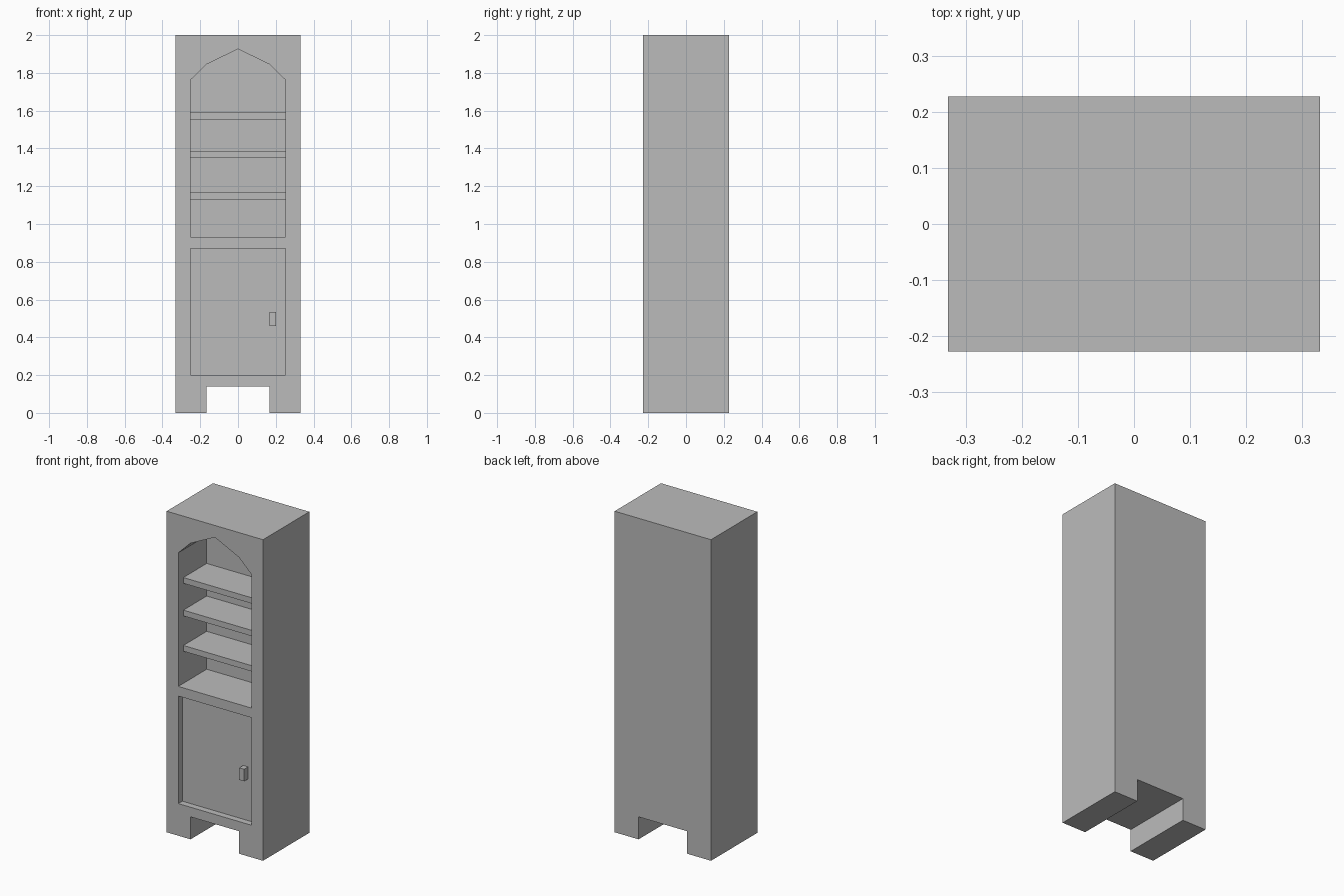
import bpy
import bmesh
from mathutils import Vector

if "Cube" in bpy.data.objects:
    bpy.data.objects.remove(bpy.data.objects["Cube"])

GREY = (0.5, 0.5, 0.5, 1)
mat = bpy.data.materials.new("grey")
mat.use_nodes = True
mat.diffuse_color = GREY
mat.node_tree.nodes["Principled BSDF"].inputs["Base Color"].default_value = GREY

HALF_W, FRONT, BACK, TOP = 0.332, -0.228, 0.228, 2.0
OPEN_W = 0.252            # half width of the niche and door
NICHE_BACK = FRONT + 0.28
DOOR_Y = FRONT + 0.04


def prism(name, outline, y0, y1):
    """Extrude an x-z outline from y0 back to y1."""
    bm = bmesh.new()
    face = bm.faces.new([bm.verts.new((x, y0, z)) for x, z in outline])
    ext = bmesh.ops.extrude_face_region(bm, geom=[face])
    verts = [v for v in ext["geom"] if isinstance(v, bmesh.types.BMVert)]
    bmesh.ops.translate(bm, verts=verts, vec=Vector((0, y1 - y0, 0)))
    bmesh.ops.recalc_face_normals(bm, faces=bm.faces)
    mesh = bpy.data.meshes.new(name)
    bm.to_mesh(mesh)
    bm.free()
    mesh.materials.append(mat)
    obj = bpy.data.objects.new(name, mesh)
    bpy.context.collection.objects.link(obj)
    return obj


def rect(x0, x1, z0, z1):
    return [(x0, z0), (x1, z0), (x1, z1), (x0, z1)]


# Cabinet body, with the foot gap in its outline
half = [(0.167, 0.14), (0.167, 0), (HALF_W, 0), (HALF_W, TOP)]
body = prism("cabinet_body", half + [(-x, z) for x, z in reversed(half)], FRONT, BACK)

# Arched niche and door recess cut from the front
arch = [(OPEN_W, 0.93), (OPEN_W, 1.762), (0.167, 1.845)]
niche = arch + [(0, 1.926)] + [(-x, z) for x, z in reversed(arch)]
cutters = [
    prism("niche_cutter", niche, FRONT - 0.1, NICHE_BACK),
    prism("door_cutter", rect(-OPEN_W, OPEN_W, 0.2, 0.87), FRONT - 0.1, DOOR_Y),
]
for cutter in cutters:
    cutter.hide_render = True
    mod = body.modifiers.new(cutter.name, "BOOLEAN")
    mod.operation = "DIFFERENCE"
    mod.solver = "EXACT"
    mod.object = cutter

# Bake the cuts and remove the cutters
graph = bpy.context.evaluated_depsgraph_get()
baked = bpy.data.meshes.new_from_object(body.evaluated_get(graph))
body.modifiers.clear()
body.data = baked
for cutter in cutters:
    bpy.data.objects.remove(cutter)

# Shelves
for i, z in enumerate((1.13, 1.35, 1.553)):
    prism(f"shelf_{i + 1}", rect(-OPEN_W, OPEN_W, z, z + 0.036), FRONT + 0.05, NICHE_BACK)

# Door handle
prism("door_handle", rect(0.168, 0.202, 0.46, 0.535), FRONT, DOOR_Y)
